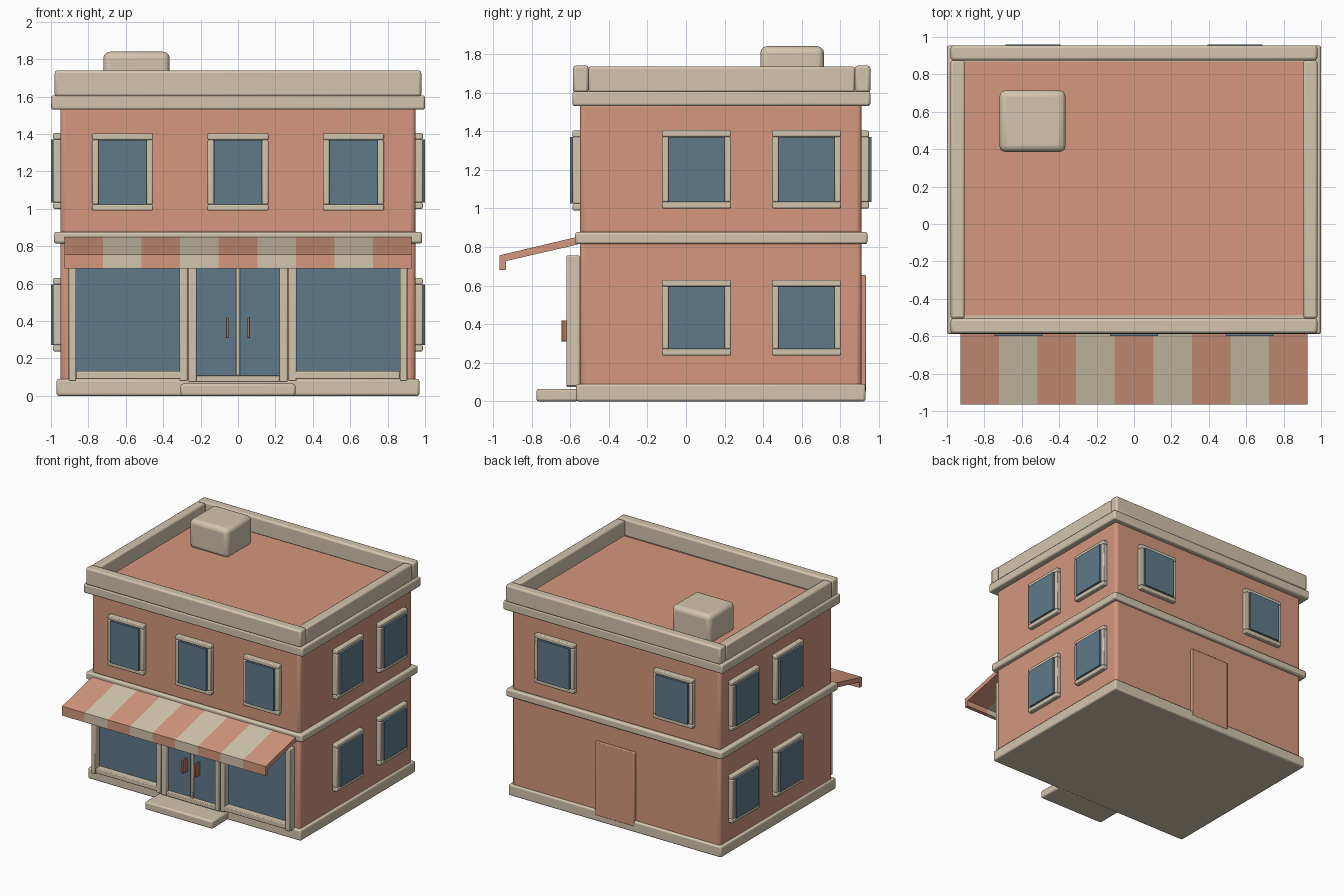
import bpy, bmesh
from mathutils import Matrix, Vector

if "Cube" in bpy.data.objects:
    bpy.data.objects.remove(bpy.data.objects["Cube"])


def material(name, rgb):
    m = bpy.data.materials.new(name)
    m.diffuse_color = (*rgb, 1)
    m.use_nodes = True
    m.node_tree.nodes["Principled BSDF"].inputs["Base Color"].default_value = m.diffuse_color
    return m


CLAY = material("clay wall", (0.66, 0.31, 0.21))
CREAM = material("cream trim", (0.65, 0.56, 0.42))
GLASS = material("blue glass", (0.115, 0.195, 0.255))
RUST = material("rust handle", (0.42, 0.17, 0.10))


def finish(name, bm, mats, bevel=0.0, segments=2):
    """Turn a bmesh into an object with rounded edges."""
    bmesh.ops.recalc_face_normals(bm, faces=bm.faces)
    mesh = bpy.data.meshes.new(name)
    bm.to_mesh(mesh)
    bm.free()
    for m in mats:
        mesh.materials.append(m)
    ob = bpy.data.objects.new(name, mesh)
    bpy.context.collection.objects.link(ob)
    if bevel:
        mod = ob.modifiers.new("Bevel", 'BEVEL')
        mod.width, mod.segments = bevel, segments
        bpy.context.view_layer.objects.active = ob
        ob.select_set(True)
        bpy.ops.object.shade_smooth_by_angle()
        ob.select_set(False)
    return ob


def boxes(name, spans, mat, bevel=0.0, segments=2, matrix=Matrix()):
    """One object from boxes given as (x0, x1, y0, y1, z0, z1)."""
    bm = bmesh.new()
    for x0, x1, y0, y1, z0, z1 in spans:
        size = Matrix.Diagonal((x1 - x0, y1 - y0, z1 - z0, 1))
        mid = Matrix.Translation(((x0 + x1) / 2, (y0 + y1) / 2, (z0 + z1) / 2))
        bmesh.ops.create_cube(bm, size=1, matrix=matrix @ mid @ size)
    return finish(name, bm, [mat], bevel, segments)


# Main masses
boxes("plinth", [(-.97, .97, -.57, .93, 0, .09)], CREAM, .012)
boxes("ground_floor", [(-.95, .95, -.55, .91, .05, .85)], CLAY, .025, 3)
boxes("upper_floor", [(-.95, .95, -.55, .91, .86, 1.55)], CLAY, .025, 3)
boxes("floor_band", [(-.985, .985, -.575, .94, .815, .877)], CREAM, .012)
boxes("cornice", [(-1, 1, -.588, .955, 1.53, 1.606)], CREAM, .012)
boxes("roof", [(-.905, .905, -.49, .868, 1.59, 1.613)], CLAY)
boxes("front_and_back_parapet", [(-.98, .98, -.585, -.505, 1.6, 1.74),
                                 (-.98, .98, .875, .955, 1.6, 1.74)], CREAM, .014)
boxes("side_parapet", [(s - .0375, s + .0375, -.505, .875, 1.6, 1.735)
                       for s in (-.9425, .9425)], CREAM, .012)
boxes("rooftop_unit", [(-.72, -.365, .385, .715, 1.6, 1.84)], CREAM, .035, 3)
boxes("entrance_step", [(-.307, .307, -.775, -.56, 0, .065)], CREAM, .012)


# Framed windows, built facing -y and then turned onto each wall
def window(name, origin, turn, w, z0, z1):
    m = Matrix.Translation(Vector(origin)) @ Matrix.Rotation(turn, 4, 'Z')
    h, t, d = w / 2, .034, -.038
    boxes(name + "_frame", [(-h, h, d, .01, z1 - t, z1), (-h, h, d, .01, z0, z0 + t),
                            (-h, -h + t, d, .01, z0 + t, z1 - t),
                            (h - t, h, d, .01, z0 + t, z1 - t)], CREAM, .007, 2, m)
    boxes(name + "_glass", [(-h + t, h - t, -.05, .01, z0 + t, z1 - t)],
          GLASS, 0, 1, m)


QUARTER = 1.5707963
for i, x in enumerate((-.617, 0, .617)):
    window(f"front_window_{i}", (x, -.55, 0), 0, .325, .99, 1.403)
for i, x in enumerate((-.54, .54)):
    window(f"back_window_{i}", (x, .91, 0), 2 * QUARTER, .36, 1.0, 1.403)
for side, label in ((1, "right"), (-1, "left")):
    for i, y in enumerate((.055, .625)):
        for floor, (z0, z1) in (("lower", (.238, .63)), ("upper", (1.0, 1.405))):
            window(f"{label}_{floor}_window_{i}", (side * .95, y, 0),
                   side * QUARTER, .357, z0, z1)

# Shop front: posts, rails, glazing and double door
F0, F1 = -.62, -.55
posts, rails, panes = [], [], []
for s in (-1, 1):
    def span(a, b):
        return tuple(sorted((s * a, s * b)))
    posts += [(*span(.865, .905), F0, F1, .08, .755),
              (*span(.27, .313), F0, F1, .08, .755)]
    rails += [(*span(.29, .865), F0, F1, .09, .132),
              (*span(.313, .865), F0, F1, .715, .755)]
    panes += [(*span(.3, .88), -.568, F1, .1, .74)]
boxes("shop_window_posts", posts, CREAM, .006)
boxes("shop_window_rails", rails, CREAM, .006)
boxes("shop_window_glass", panes, GLASS)
boxes("door_frame", [(-.265, -.222, F0, F1, .075, .755), (.222, .265, F0, F1, .075, .755),
                     (-.222, .222, F0, F1, .075, .108), (-.222, .222, F0, F1, .715, .755),
                     (-.01, .01, -.605, F1, .108, .715)], CREAM, .005)
boxes("door_glass", [(-.23, .23, -.585, F1, .1, .73)], GLASS)
boxes("door_handles", [(x - .007, x + .007, -.645, -.58, .31, .42)
                       for x in (-.057, .057)], RUST, .003)

# Back service door
boxes("back_door", [(-.18, .18, .89, .933, .05, .655)], CLAY, .006)

# Striped awning: one bent profile extruded stripe by stripe
profile = [(-.56, .853), (-.965, .757), (-.965, .68), (-.933, .68), (-.933, .727), (-.56, .813)]
bm = bmesh.new()
STRIPES, X0, X1 = 9, -.928, .928
rings = []
for i in range(STRIPES + 1):
    x = X0 + (X1 - X0) * i / STRIPES
    rings.append([bm.verts.new((x, y, z)) for y, z in profile])
for i in range(STRIPES):
    for k in range(len(profile)):
        n = (k + 1) % len(profile)
        f = bm.faces.new((rings[i][k], rings[i][n], rings[i + 1][n], rings[i + 1][k]))
        f.material_index = i % 2
for r in (rings[0], rings[-1]):
    a, b, c, d, e, g = r
    bm.faces.new((a, b, e, g))
    bm.faces.new((b, c, d, e))
finish("awning", bm, [CLAY, CREAM])
